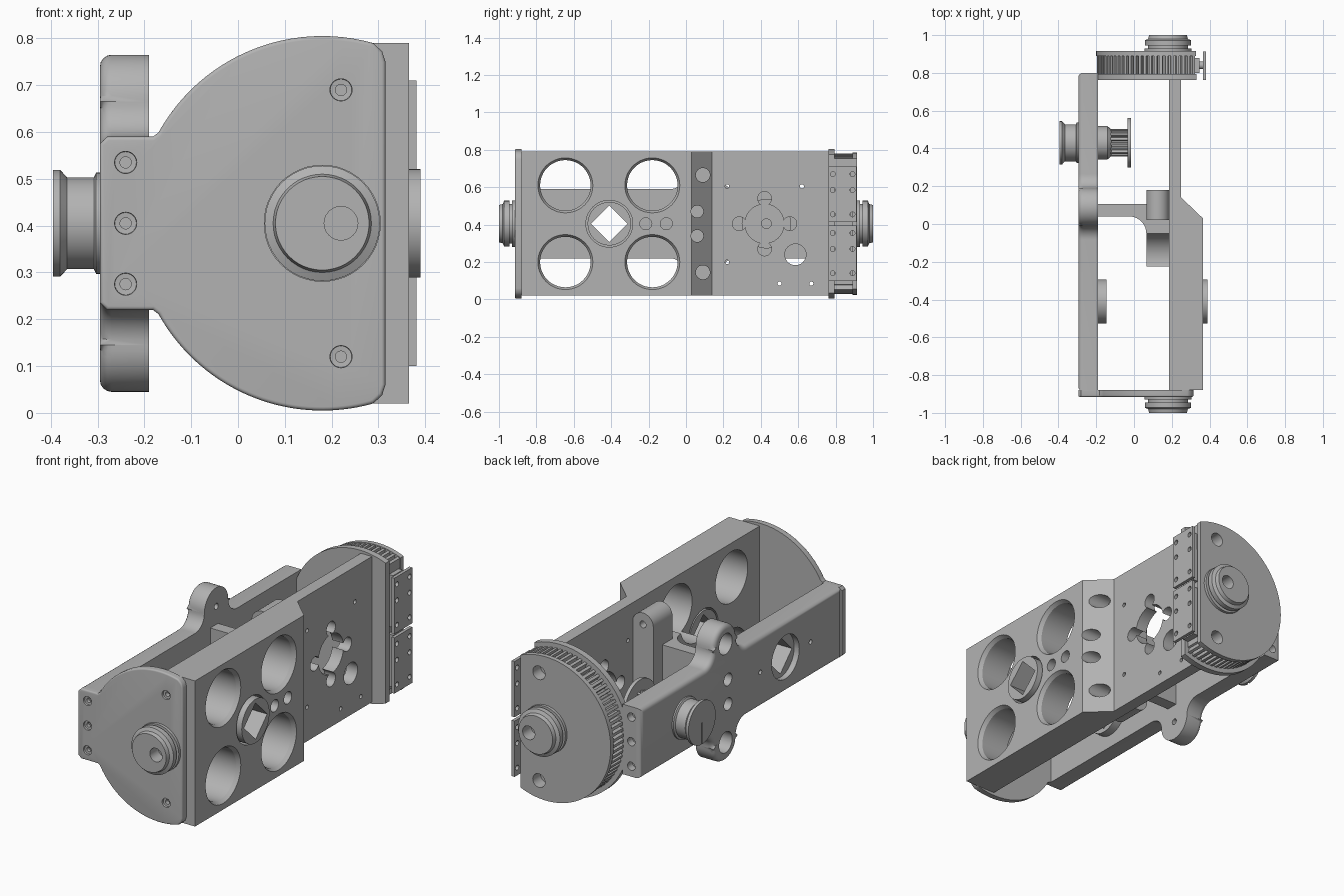
import bpy, bmesh
from math import sin, cos, radians, pi

if "Cube" in bpy.data.objects:
    bpy.data.objects.remove(bpy.data.objects["Cube"], do_unlink=True)

grey = bpy.data.materials.new("machined_grey")
grey.use_nodes = True
grey.diffuse_color = (0.45, 0.45, 0.45, 1)
grey.node_tree.nodes["Principled BSDF"].inputs["Base Color"].default_value = grey.diffuse_color

parts = []
MID = 0.405          # height of the symmetry plane
HUB = (0.18, MID)    # axis of the end discs in x, z


def place(axis, u, v, w):
    return {"x": (w, u, v), "y": (u, w, v), "z": (u, v, w)}[axis]


def loft(name, axis, rings, bevel_at=None, width=0.02):
    """Skin a stack of outlines; each ring is (points, position along axis)."""
    bm = bmesh.new()
    loops = [[bm.verts.new(place(axis, u, v, w)) for u, v in pts] for pts, w in rings]
    for a, b in zip(loops, loops[1:]):
        for i in range(len(a)):
            j = (i + 1) % len(a)
            bm.faces.new((a[i], a[j], b[j], b[i]))
    bm.faces.new(loops[0])
    bm.faces.new(loops[-1])
    bmesh.ops.recalc_face_normals(bm, faces=bm.faces)
    if bevel_at is not None:
        rim = [e for e in bm.edges
               if all(abs(v.co["xyz".index(axis)] - bevel_at) < 1e-5 for v in e.verts)]
        bmesh.ops.bevel(bm, geom=rim, offset=width, segments=4, profile=0.5, affect="EDGES")
    mesh = bpy.data.meshes.new(name)
    bm.to_mesh(mesh)
    bm.free()
    ob = bpy.data.objects.new(name, mesh)
    bpy.context.collection.objects.link(ob)
    parts.append(ob)
    return ob


def prism(name, axis, pts, a, b, **kw):
    return loft(name, axis, [(pts, a), (pts, b)], **kw)


def arc(c, r, a0, a1, n=16):
    angles = [radians(a0 + (a1 - a0) * i / n) for i in range(n + 1)]
    return [(c[0] + r * cos(t), c[1] + r * sin(t)) for t in angles]


def lathe(name, axis, c, profile, n=48):
    """Round part from (radius, position) pairs."""
    return loft(name, axis, [(arc(c, r, 0, 360, n)[:-1], w) for r, w in profile])


def rod(name, axis, c, r, a, b, n=32):
    return lathe(name, axis, c, [(r, a), (r, b)], n)


def box(name, x, y, z):
    return prism(name, "z", [(x[0], y[0]), (x[1], y[0]), (x[1], y[1]), (x[0], y[1])], *z)


def apply_boolean(ob, cutters, operation="DIFFERENCE"):
    for c in cutters:
        mod = ob.modifiers.new("bool", "BOOLEAN")
        mod.operation, mod.solver, mod.object = operation, "EXACT", c
        dg = bpy.context.evaluated_depsgraph_get()
        mesh = bpy.data.meshes.new_from_object(ob.evaluated_get(dg))
        ob.modifiers.clear()
        ob.data = mesh
        parts.remove(c)
        bpy.data.objects.remove(c, do_unlink=True)


def flip(pts):
    """Mirror an outline about the mid height."""
    return [(u, 2 * MID - v) for u, v in reversed(pts)]


def holes(axis, centres, r, a, b):
    return [rod("cutter", axis, c, r, a, b, 24) for c in centres]


def bores():
    return [lathe("cutter", "x", (y, z), [(0.135, 0), (0.135, 0.345), (0.15, 0.37)])
            for y in (-0.645, -0.18) for z in (0.61, 0.20)]


# Right wall: thick front half, sloped step, thin back half
right_wall = prism("right_wall", "z", [(0.185, -0.88), (0.365, -0.88), (0.365, 0.03),
                                       (0.25, 0.14), (0.25, 0.77), (0.185, 0.77)], 0.02, 0.79)
motor = (0.42, MID)
slots = [(motor[0] + dy, MID + dz) for dy, dz in ((0.135, 0), (-0.135, 0), (0, 0.135), (0, -0.135))]
pins = [(0.22, 0.605), (0.62, 0.605), (0.22, 0.2), (0.5, 0.085), (0.67, 0.085)]
apply_boolean(right_wall, bores()
              + holes("x", [motor], 0.105, 0, 0.5) + holes("x", slots, 0.037, 0, 0.5)
              + holes("x", [(0.585, 0.24)], 0.057, 0, 0.5) + holes("x", pins, 0.011, 0, 0.5)
              + holes("x", [(0.09, 0.665), (0.09, 0.145)], 0.038, 0.22, 0.5)
              + holes("x", [(0.06, 0.47), (0.06, 0.34)], 0.033, 0.2, 0.5)
              + holes("x", [(-0.215, MID), (-0.105, MID)], 0.032, 0.22, 0.5)
              + [lathe("cutter", "x", (-0.41, MID), [(0.125, 0), (0.125, 0.5)])])

# Left wall: slim bar with a filleted ear above and below
top = ([(0.80, 0.59)] + arc((0.265, 0.665), 0.075, 270, 180, 10)
       + arc((0.09, 0.665), 0.1, 0, 180, 24)
       + arc((-0.085, 0.665), 0.075, 0, -90, 10) + [(-0.885, 0.59)])
left_wall = prism("left_wall", "x", top + flip(top), -0.295, -0.19, bevel_at=-0.295, width=0.025)
end_screws = [(-0.24, z) for z in (0.535, MID, 0.275)]
apply_boolean(left_wall, holes("x", [(0.09, 0.665), (0.09, 0.145)], 0.055, -0.5, -0.215)
              + holes("x", [(0.09, 0.665), (0.09, 0.145)], 0.016, -0.5, 0)
              + holes("x", [(0.07, 0.47), (0.07, 0.34)], 0.033, -0.5, -0.21)
              + holes("x", [(-0.62, MID), (-0.2, MID)], 0.012, -0.5, 0)
              + holes("y", end_screws, 0.022, 0.76, 0.9)
              + [lathe("cutter", "x", (-0.41, MID), [(0.115, -0.5), (0.115, 0)])])

# Square-drive bushings in both walls
for name, a, b in (("right_bushing", 0.185, 0.39), ("left_bushing", -0.265, -0.145)):
    bushing = lathe(name, "x", (-0.41, MID), [(0.116, a), (0.116, b)])
    apply_boolean(bushing, [rod("cutter", "x", (-0.41, MID), 0.097, -1, 1, 4)])

# Cross web with pad, plus rounded lugs against the right wall
web_outline = ([(-0.2, 0.105), (-0.2, 0.04)] + arc((-0.025, -0.05), 0.09, 90, 0, 10)
               + [(0.065, -0.225), (0.187, -0.225), (0.187, 0.105)])
web = prism("cross_web", "z", web_outline, 0.24, 0.57)
apply_boolean(web, bores())
lug = prism("lug_bar", "y", arc((0.126, 0.69), 0.061, 0, 180) + arc((0.126, 0.12), 0.061, 180, 360),
            0.02, 0.18)
apply_boolean(lug, holes("y", [(0.126, 0.69), (0.126, 0.12)], 0.018, 0.1, 0.3))

# Front end plate: clipped disc with a side tab
rim = ([(0.315, 0.75), (0.308, 0.772), (0.29, 0.789)] + arc(HUB, 0.4, 75, 151, 36)
       + [(-0.182, 0.59), (-0.28, 0.59), (-0.295, 0.575)])
front_plate = prism("front_plate", "y", rim + flip(rim), -0.915, -0.88, bevel_at=-0.915, width=0.008)
disc_screws = [(0.22, 0.69), (0.22, 0.12)]
apply_boolean(front_plate, [lathe("cutter", "y", c, [(0.025, -0.93), (0.023, -0.905),
                                                     (0.012, -0.904), (0.012, -0.8)], 24)
                            for c in end_screws + disc_screws])

# Grooved trunnions on both ends
steps = [(0.125, 0.9), (0.125, 0.93), (0.105, 0.93), (0.105, 0.945), (0.123, 0.945),
         (0.123, 0.972), (0.105, 0.98), (0.1, 1.0)]
for name, s in (("front_trunnion", -1), ("back_trunnion", 1)):
    hub = lathe(name, "y", HUB, [(r, s * w) for r, w in steps])
    apply_boolean(hub, holes("y", [(0.22, MID)], 0.036, s * 0.93, s * 1.1))

# Back disc: flange, toothed belt band and outer rim
flange = prism("back_flange", "y", arc(HUB, 0.4, 68, 162, 30) + arc(HUB, 0.4, 198, 292, 30), 0.762, 0.795)
teeth = []
for i in range(50):
    a = 67.5 + 4.5 * i
    teeth += arc(HUB, 0.376, a, a + 2.2, 1) + arc(HUB, 0.35, a + 2.5, a + 4.2, 1)
band = prism("toothed_band", "y", teeth, 0.79, 0.893)
back_rim = prism("back_rim", "y", arc(HUB, 0.38, 67, 293, 64), 0.89, 0.915)
apply_boolean(back_rim, holes("y", disc_screws, 0.036, 0.8, 1))
apply_boolean(band, holes("y", disc_screws, 0.036, 0.85, 1))

# Sensor boards standing off the flat side of the back disc
for name, z0 in (("lower_board", 0.10), ("upper_board", 0.415)):
    spots = [(y, z0 + dz) for y in (0.785, 0.89) for dz in (0.04, 0.17, 0.255)]
    board = box(name, (0.364, 0.381), (0.762, 0.912), (z0, z0 + 0.295))
    apply_boolean(board, holes("x", spots, 0.013, 0.3, 0.5))
    box(name + "_mount", (0.3, 0.347), (0.8, 0.88), (z0 + 0.01, z0 + 0.285))
    for dz in (0.09, 0.21):
        rod(name + "_post", "x", (0.84, z0 + dz), 0.02, 0.34, 0.366, 16)

# Outer idler pulley on the left wall
axle = (0.43, MID)
idler = lathe("outer_pulley", "x", axle, [(0.108, -0.29), (0.108, -0.303), (0.098, -0.308),
              (0.098, -0.365), (0.114, -0.38), (0.114, -0.395)])
apply_boolean(idler, [box("cutter", (-0.41, -0.38), (0.425, 0.435), (0.2, MID))])

# Inner drive pulley with toothed drum
lathe("inner_pulley_hub", "x", axle, [(0.088, -0.195), (0.088, -0.14), (0.07, -0.12)])
drum = []
for i in range(16):
    a = 22.5 * i
    drum += arc(axle, 0.073, a, a + 10, 1) + arc(axle, 0.056, a + 12, a + 21, 1)
prism("inner_pulley_drum", "x", drum, -0.125, -0.03)
inner_flange = lathe("inner_pulley_flange", "x", axle, [(0.132, -0.035), (0.132, -0.016)])
apply_boolean(inner_flange, holes("x", [axle], 0.026, -0.03, 0))

# Common finish
bpy.ops.object.select_all(action="DESELECT")
for ob in parts:
    ob.data.materials.clear()
    ob.data.materials.append(grey)
    ob.select_set(True)
bpy.context.view_layer.objects.active = parts[0]
bpy.ops.object.shade_smooth_by_angle(angle=radians(30))
